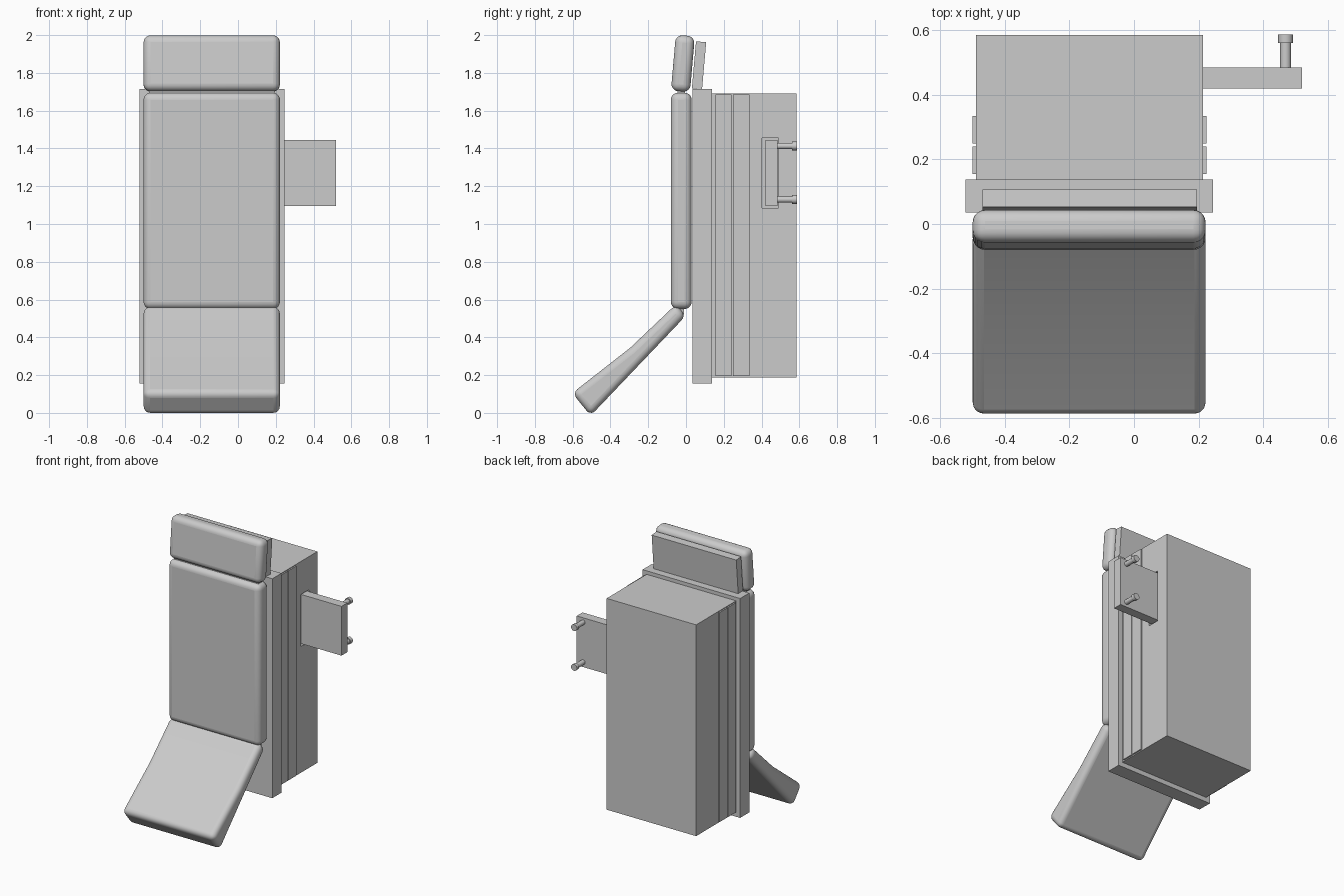
import bpy, bmesh
from math import radians
from mathutils import Vector

if "Cube" in bpy.data.objects:
    bpy.data.objects.remove(bpy.data.objects["Cube"])


def add_mesh(name, bm):
    bmesh.ops.recalc_face_normals(bm, faces=bm.faces)
    mesh = bpy.data.meshes.new(name)
    bm.to_mesh(mesh)
    bm.free()
    ob = bpy.data.objects.new(name, mesh)
    bpy.context.collection.objects.link(ob)
    return ob


def box(name, x, y, z, tilt=0):
    # box from (min, max) ranges, tilted around its own centre
    bm = bmesh.new()
    bmesh.ops.create_cube(bm, size=1)
    bmesh.ops.scale(bm, vec=(x[1] - x[0], y[1] - y[0], z[1] - z[0]), verts=bm.verts)
    ob = add_mesh(name, bm)
    ob.location = (sum(x) / 2, sum(y) / 2, sum(z) / 2)
    ob.rotation_euler.x = radians(tilt)
    return ob


def soften(ob, width):
    bev = ob.modifiers.new("soft_edges", "BEVEL")
    bev.width = width
    bev.segments = 5
    bev.limit_method = "ANGLE"
    bpy.context.view_layer.objects.active = ob
    ob.select_set(True)
    bpy.ops.object.shade_smooth_by_angle(angle=radians(35))
    ob.select_set(False)


def peg(name, x, z, r, y0, y1):
    bpy.ops.mesh.primitive_cylinder_add(vertices=24, radius=r, depth=y1 - y0,
                                        location=(x, (y0 + y1) / 2, z),
                                        rotation=(radians(90), 0, 0))
    ob = bpy.context.object
    ob.name = name
    bpy.ops.object.shade_smooth_by_angle(angle=radians(35))
    ob.select_set(False)


PAD_X = (-0.50, 0.222)

# upholstered pads
soften(box("back_pad", PAD_X, (-0.08, 0.03), (0.55, 1.695)), 0.038)
soften(box("head_pad", PAD_X, (-0.067, 0.034), (1.701, 1.998), -5), 0.038)

# leg pad, thicker at the foot end
profile = [(-0.602, 0.105), (-0.505, -0.015), (0.0, 0.515), (-0.053, 0.575), (-0.295, 0.345)]
bm = bmesh.new()
face = bm.faces.new([bm.verts.new((PAD_X[0], y, z)) for y, z in profile])
ext = bmesh.ops.extrude_face_region(bm, geom=[face])
bmesh.ops.translate(bm, vec=Vector((PAD_X[1] - PAD_X[0], 0, 0)),
                    verts=[g for g in ext["geom"] if isinstance(g, bmesh.types.BMVert)])
soften(add_mesh("leg_pad", bm), 0.035)

# hinge strips between pads
box("leg_hinge", (-0.47, 0.192), (-0.04, -0.01), (0.52, 0.57))
box("head_hinge", (-0.47, 0.192), (-0.045, -0.005), (1.67, 1.73))

# support plate behind the head pad and board behind the back pad
box("head_plate", (-0.47, 0.195), (0.042, 0.096), (1.715, 1.965), -5)
box("back_board", (-0.522, 0.245), (0.035, 0.138), (0.155, 1.715))

# main housing with a slot for the sliding panel
body = box("housing", (-0.49, 0.214), (0.137, 0.586), (0.188, 1.69))
cutter = box("slot_cutter", (0.15, 0.30), (0.403, 0.49), (1.085, 1.455))
cutter.hide_render = True
cutter.hide_viewport = True
cut = body.modifiers.new("slot", "BOOLEAN")
cut.object = cutter
cut.operation = "DIFFERENCE"

# raised strips on both sides of the housing
for i, y in enumerate([(0.155, 0.241), (0.249, 0.335)]):
    box(f"right_strip_{i}", (0.20, 0.224), y, (0.195, 1.685))
    box(f"left_strip_{i}", (-0.50, -0.476), y, (0.195, 1.685))

# sliding side panel with two knobs
box("side_panel", (0.14, 0.52), (0.42, 0.485), (1.095, 1.445))
for i, z in enumerate((1.13, 1.413)):
    peg(f"knob_stem_{i}", 0.47, z, 0.017, 0.48, 0.565)
    peg(f"knob_head_{i}", 0.47, z, 0.023, 0.561, 0.587)
